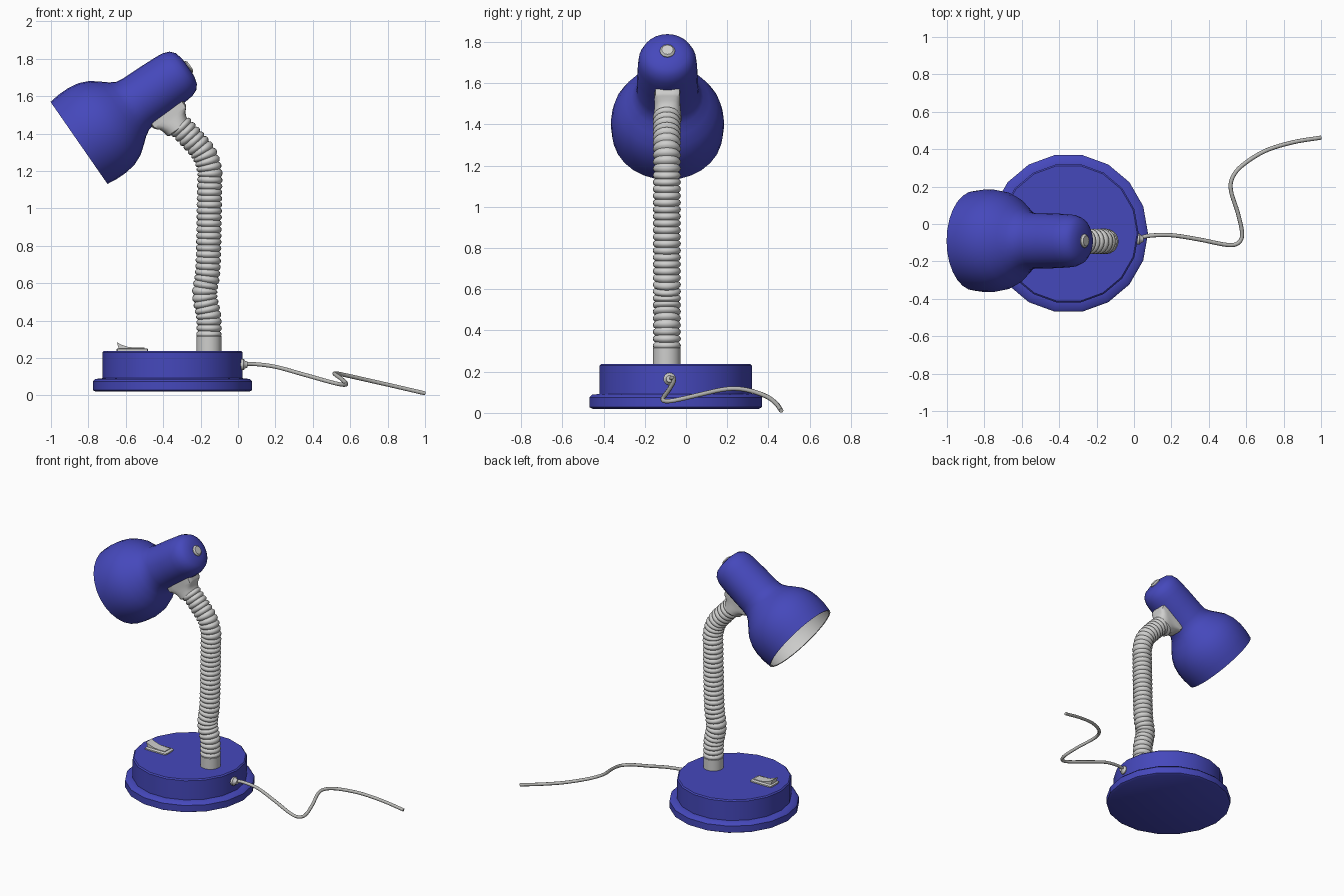
import bpy, bmesh, math
from mathutils import Vector, Matrix

cube = bpy.data.objects.get("Cube")
if cube:
    bpy.data.objects.remove(cube)


def material(name, rgb):
    m = bpy.data.materials.new(name)
    m.use_nodes = True
    m.diffuse_color = (*rgb, 1)
    m.node_tree.nodes["Principled BSDF"].inputs["Base Color"].default_value = (*rgb, 1)
    return m


BLUE = material("blue_enamel", (0.06, 0.065, 0.5))
WHITE = material("white_plastic", (0.62, 0.62, 0.61))
GREY = material("grey_cord", (0.48, 0.48, 0.46))


def loft(name, rings, mat, caps=True, angle=40):
    """Skin a list of closed rings and optionally close the two ends."""
    bm = bmesh.new()
    loops = [[bm.verts.new(p) for p in ring] for ring in rings]
    n = len(loops[0])
    for a, b in zip(loops, loops[1:]):
        for i in range(n):
            j = (i + 1) % n
            bm.faces.new((a[i], a[j], b[j], b[i]))
    if caps:
        bm.faces.new(loops[0][::-1])
        bm.faces.new(loops[-1])
    bmesh.ops.recalc_face_normals(bm, faces=bm.faces)
    mesh = bpy.data.meshes.new(name)
    bm.to_mesh(mesh)
    bm.free()
    mesh.materials.append(mat)
    ob = bpy.data.objects.new(name, mesh)
    bpy.context.collection.objects.link(ob)
    bpy.ops.object.select_all(action='DESELECT')
    ob.select_set(True)
    bpy.context.view_layer.objects.active = ob
    bpy.ops.object.shade_smooth_by_angle(angle=math.radians(angle))
    return ob


def section(frame, h, rx, ry, n, power=2):
    """Superellipse ring at height h of a local frame."""
    ring = []
    for i in range(n):
        a = math.tau * i / n
        c, s = math.cos(a), math.sin(a)
        k = (abs(c) ** power + abs(s) ** power) ** (-1 / power)
        ring.append(frame @ Vector((rx * k * c, ry * k * s, h)))
    return ring


def lathe(name, profile, frame, mat, n=24, caps=True, angle=40):
    return loft(name, [section(frame, h, r, r, n) for r, h in profile], mat, caps, angle)


def frame_at(origin, z_axis, y_axis=(0, 1, 0)):
    z, y = Vector(z_axis).normalized(), Vector(y_axis)
    x = y.cross(z).normalized()
    m = Matrix((x, z.cross(x), z)).transposed().to_4x4()
    m.translation = origin
    return m


def smooth_path(points, count):
    """Evenly spaced samples of a Catmull-Rom curve."""
    p = [Vector(q) for q in points]
    p = [2 * p[0] - p[1]] + p + [2 * p[-1] - p[-2]]
    dense = []
    for a, b, c, d in zip(p, p[1:], p[2:], p[3:]):
        for i in range(24):
            t = i / 24
            dense.append(0.5 * (2 * b + (c - a) * t + (2 * a - 5 * b + 4 * c - d) * t ** 2
                                + (3 * b - a - 3 * c + d) * t ** 3))
    dense.append(p[-2])
    total = sum((b - a).length for a, b in zip(dense, dense[1:]))
    out, walked = [dense[0]], 0
    for a, b in zip(dense, dense[1:]):
        step = (b - a).length
        while len(out) < count and walked + step >= total * len(out) / count:
            out.append(a.lerp(b, (total * len(out) / count - walked) / step))
        walked += step
    return out + [dense[-1]]


def sweep(name, path, radius, mat, n, up, angle=40):
    rings = []
    for i, p in enumerate(path):
        tangent = path[min(i + 1, len(path) - 1)] - path[max(i - 1, 0)]
        rings.append(section(frame_at(p, tangent, up), 0, radius(i), radius(i), n))
    return loft(name, rings, mat, angle=angle)


# Base: stepped round foot
BASE = Matrix.Translation((-0.35, -0.05, 0))
lathe("base", [(0.41, 0.02), (0.425, 0.028), (0.425, 0.075), (0.412, 0.088), (0.375, 0.092),
               (0.375, 0.23), (0.367, 0.238)], BASE, BLUE, n=18)

# Rocker switch on the base: plate and curved rocker extruded across y
SY = -0.09
lathe_plate = [section(Matrix.Translation((-0.565, SY, 0)), h, rx, ry, 24, 12)
               for h, rx, ry in ((0.235, 0.085, 0.05), (0.247, 0.085, 0.05), (0.251, 0.08, 0.045))]
loft("switch_plate", lathe_plate, WHITE)
rocker = [(-0.635, 0.24), (-0.648, 0.285), (-0.625, 0.272), (-0.59, 0.26), (-0.55, 0.255),
          (-0.5, 0.256), (-0.5, 0.24)]
loft("switch_rocker", [[Vector((x, SY + y, z)) for x, z in rocker] for y in (-0.032, 0.032)], WHITE)

# Flexible neck with a plain collar and ribs
NY = -0.093
lathe("neck_collar", [(0.067, 0.23), (0.067, 0.315), (0.06, 0.322)],
      Matrix.Translation((-0.155, NY, 0)), WHITE)
neck_points = [(-0.155, 0.31), (-0.157, 0.42), (-0.178, 0.54), (-0.163, 0.65), (-0.157, 0.8),
               (-0.152, 1.1), (-0.152, 1.2), (-0.18, 1.29), (-0.24, 1.365), (-0.315, 1.445)]
RIBS, STEPS = 36, 6
neck_path = smooth_path([(x, NY, z) for x, z in neck_points], RIBS * STEPS)
sweep("flexible_neck", neck_path,
      lambda i: 0.057 + 0.011 * abs(math.sin(math.pi * i / STEPS)) ** 0.7, WHITE, 20, (0, 1, 0), 50)

# Lamp head: outer shell, white lining, socket, bulb and rear button on one tilted axis
AXIS = Vector((0.822, 0, 0.57)).normalized()
HEAD = frame_at((-0.85, -0.09, 1.35), AXIS)
lathe("shade_shell", [(0.267, 0), (0.274, 0.06), (0.274, 0.12), (0.264, 0.18), (0.24, 0.235),
                      (0.205, 0.28), (0.174, 0.317), (0.155, 0.35), (0.149, 0.39), (0.147, 0.5),
                      (0.143, 0.6), (0.139, 0.64), (0.125, 0.676), (0.1, 0.698), (0.06, 0.709),
                      (0.03, 0.711)], HEAD, BLUE, n=28, caps=False, angle=60)
lathe("shade_lining", [(0.267, 0), (0.257, 0.002), (0.264, 0.06), (0.264, 0.12), (0.252, 0.18),
                       (0.228, 0.235), (0.193, 0.28), (0.16, 0.317), (0.142, 0.36), (0.138, 0.5),
                       (0.002, 0.5)], HEAD, WHITE, n=28, caps=False, angle=60)
lathe("bulb_socket", [(0.06, 0.5), (0.06, 0.34), (0.05, 0.33)], HEAD, GREY)
lathe("bulb", [(0.045, 0.34), (0.05, 0.3), (0.08, 0.24), (0.094, 0.19), (0.09, 0.14),
               (0.066, 0.1), (0.035, 0.083), (0.004, 0.078)], HEAD, WHITE, n=20, angle=60)
lathe("rear_button", [(0.037, 0.69), (0.037, 0.715), (0.028, 0.724)], HEAD, WHITE, n=12)

# Bracket: squared block under the head blending into the round neck
bracket_frame = frame_at(HEAD @ Vector((0, 0, 0.478)), (AXIS.z, 0, -AXIS.x))
loft("head_bracket",
     [section(bracket_frame, h, rx, ry, 32, power) for h, rx, ry, power in
      ((0.09, 0.108, 0.062, 9), (0.16, 0.108, 0.062, 9), (0.172, 0.1, 0.062, 7),
       (0.188, 0.083, 0.063, 4), (0.21, 0.074, 0.066, 2.6), (0.24, 0.069, 0.069, 2),
       (0.246, 0.06, 0.06, 2))], WHITE)

# Power cord leaving a grommet on the side of the base
lathe("cord_grommet", [(0.03, 0), (0.03, 0.018), (0.02, 0.026), (0.016, 0.04)],
      frame_at((0.012, -0.08, 0.165), (1, 0, 0)), WHITE, n=16)
cord_points = [(0.02, -0.08, 0.165), (0.08, -0.063, 0.168), (0.2, -0.06, 0.153),
               (0.35, -0.083, 0.112), (0.5, -0.112, 0.07), (0.56, -0.1, 0.057),
               (0.578, -0.05, 0.062), (0.555, 0.06, 0.087), (0.52, 0.17, 0.112),
               (0.523, 0.24, 0.118), (0.575, 0.31, 0.108), (0.7, 0.39, 0.08),
               (0.85, 0.437, 0.046), (1, 0.462, 0.011)]
sweep("power_cord", smooth_path(cord_points, 80), lambda i: 0.011, GREY, 10, (0, 0, 1))
